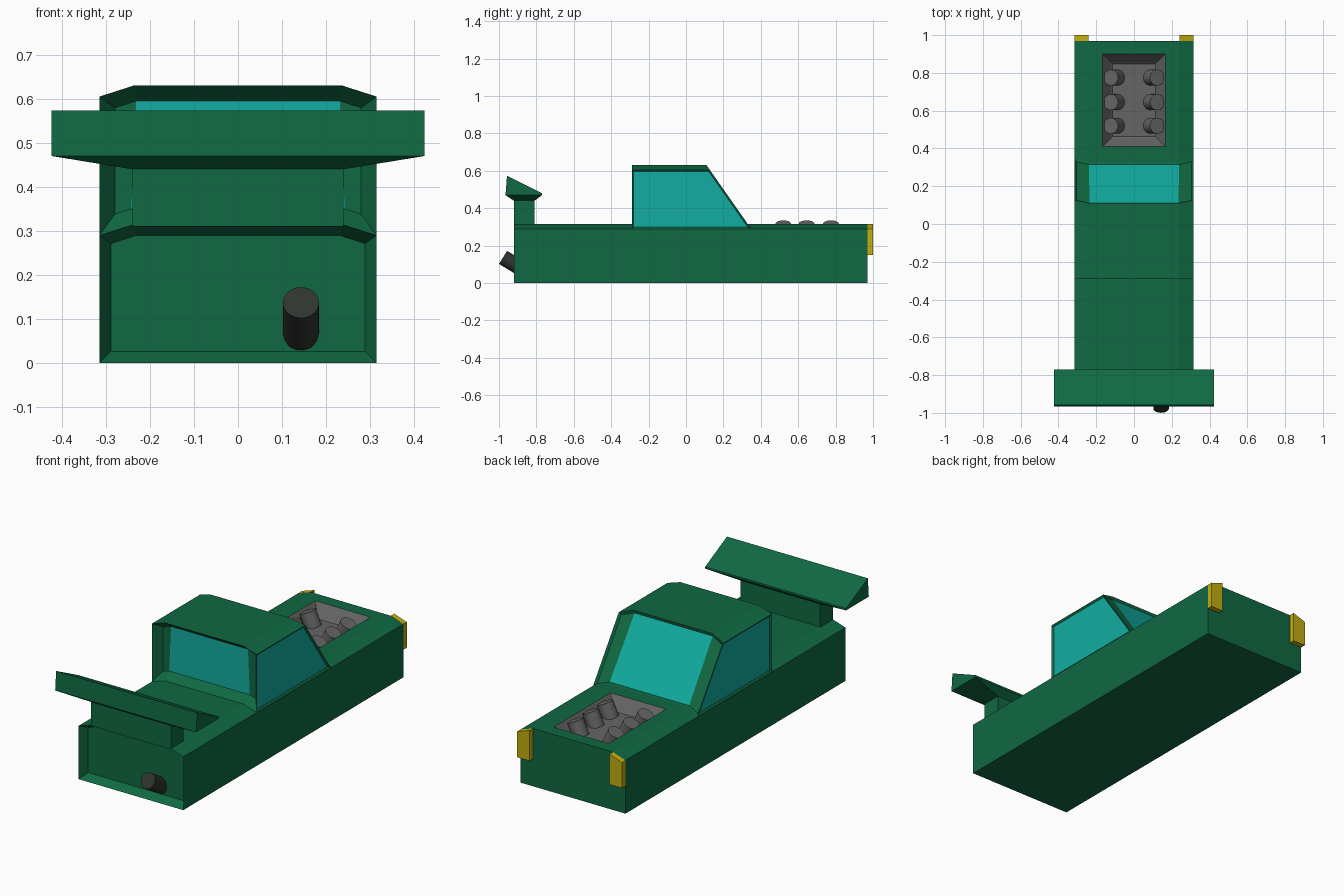
import bpy, bmesh
from mathutils import Vector

if "Cube" in bpy.data.objects:
    bpy.data.objects.remove(bpy.data.objects["Cube"])


def material(name, rgb):
    m = bpy.data.materials.new(name)
    m.diffuse_color = (*rgb, 1)
    m.use_nodes = True
    m.node_tree.nodes["Principled BSDF"].inputs["Base Color"].default_value = m.diffuse_color
    return m


green = material("green_paint", (0.005, 0.14, 0.055))
teal = material("teal_glass", (0.006, 0.42, 0.36))
yellow = material("yellow_light", (0.55, 0.42, 0.005))
grey = material("grey_metal", (0.13, 0.13, 0.13))
dark = material("dark_metal", (0.03, 0.035, 0.03))


def loft(rings):
    """Join equal point rings and cap both ends: faces are sides, then first and last cap."""
    bm = bmesh.new()
    vs = [[bm.verts.new(p) for p in r] for r in rings]
    n = len(rings[0])
    for a, b in zip(vs, vs[1:]):
        for i in range(n):
            j = (i + 1) % n
            bm.faces.new((a[i], a[j], b[j], b[i]))
    bm.faces.new(vs[0])
    bm.faces.new(vs[-1])
    bmesh.ops.recalc_face_normals(bm, faces=bm.faces)
    bm.faces.ensure_lookup_table()
    return bm


def finish(bm, name, *mats):
    me = bpy.data.meshes.new(name)
    bm.to_mesh(me)
    bm.free()
    ob = bpy.data.objects.new(name, me)
    bpy.context.collection.objects.link(ob)
    for m in mats:
        me.materials.append(m)
    return ob


def inset(bm, face, thickness, depth):
    bmesh.ops.inset_individual(bm, faces=[face], thickness=thickness,
                               depth=-depth, use_even_offset=True)


def rect(x0, x1, y0, y1, z):
    return [(x0, y0, z), (x1, y0, z), (x1, y1, z), (x0, y1, z)]


def rod(name, tip, axis, length, radius, mat):
    """Cylinder whose outer cap is centred on tip, running back along -axis."""
    d = Vector(axis).normalized()
    bpy.ops.mesh.primitive_cylinder_add(
        vertices=32, radius=radius, depth=length,
        location=Vector(tip) - d * length / 2,
        rotation=d.to_track_quat('Z', 'Y').to_euler())
    ob = bpy.context.object
    ob.name = name
    ob.data.materials.append(mat)
    bpy.ops.object.shade_smooth_by_angle()


W, C = 0.315, 0.237   # half width, half width inside the chamfer

# Body with chamfered top edges and recessed tail panel
section = [(-W, 0), (W, 0), (W, 0.29), (C, 0.315), (-C, 0.315), (-W, 0.29)]
bm = loft([[(x, y, z) for x, z in section] for y in (-0.92, 0.97)])
inset(bm, bm.faces[6], 0.026, 0.045)
body = finish(bm, "body", green)

# Opening for the engine bay
cutter = finish(loft([rect(-0.166, 0.166, 0.41, 0.90, z) for z in (0.22, 0.4)]),
                "engine_bay_cutter", grey)
cutter.hide_render = True
cutter.display_type = 'WIRE'
cut = body.modifiers.new("engine_bay", 'BOOLEAN')
cut.operation = 'DIFFERENCE'
cut.object = cutter

# Engine tray with sloped walls
bm = bmesh.new()
floor = bm.faces.new([bm.verts.new(p) for p in rect(-0.166, 0.166, 0.41, 0.90, 0.315)])
floor.normal_update()
inset(bm, floor, 0.042, 0.055)
inset(bm, floor, 0.01, 0.01)
finish(bm, "engine_tray", grey)

# Tilted engine cylinders
for side in (-1, 1):
    for i, y in enumerate((0.52, 0.645, 0.775)):
        rod(f"engine_cylinder_{'left' if side < 0 else 'right'}_{i + 1}",
            (side * 0.123, y, 0.317), (side * 0.42, 0, 0.91), 0.085, 0.042, grey)

# Cabin: chamfered section with a raked windscreen
section = [(-W, 0.29), (-C, 0.315), (C, 0.315), (W, 0.29),
           (W, 0.605), (C, 0.63), (-C, 0.63), (-W, 0.605)]
bm = loft([[(x, -0.29, z) for x, z in section],
           [(x, 0.11 + (0.63 - z) * 0.70, z) for x, z in section]])
underside = list(bm.faces)[:3]
sides = [bm.faces[3], bm.faces[7]]
rear, screen = bm.faces[8], bm.faces[9]
bmesh.ops.delete(bm, geom=underside, context='FACES')
for f in sides:
    inset(bm, f, 0.01, 0.008)
    f.material_index = 1
for f, thickness, depth in ((rear, 0.035, 0.045), (screen, 0.011, 0.012)):
    inset(bm, f, thickness, depth)
    # Split off the green side strips so only the middle pane is glass
    vs = sorted(f.verts, key=lambda v: v.co.x)
    parts = {f}
    for a, b in ((vs[2], vs[3]), (vs[4], vs[5])):
        target = next(p for p in parts if a in p.verts and b in p.verts and len(p.verts) > 4)
        parts.add(bmesh.utils.face_split(target, a, b)[0])
    for p in parts:
        if set(p.verts) == set(vs[2:6]):
            p.material_index = 1
finish(bm, "cabin", green, teal)

# Headlights wrapping the nose corners
for side, name in ((-1, "left"), (1, "right")):
    pts = [(0.24, 0.15), (W, 0.15), (W, 0.29), (0.24, 0.315)]
    finish(loft([[(side * x, y, z) for x, z in pts] for y in (0.97, 1.0)]),
           f"headlight_{name}", yellow)

# Spoiler pylon flaring out to the wing
finish(loft([rect(-0.24, 0.24, -0.92, -0.81, 0.31),
             rect(-0.24, 0.24, -0.92, -0.81, 0.44),
             rect(-0.424, 0.424, -0.965, -0.77, 0.47)]), "spoiler_pylon", green)

# Spoiler wing
wing = [(-0.965, 0.47), (-0.77, 0.47), (-0.77, 0.48), (-0.957, 0.573)]
finish(loft([[(x, y, z) for y, z in wing] for x in (-0.424, 0.424)]),
       "spoiler_wing", green)

# Exhaust pipe
rod("exhaust_pipe", (0.143, -0.978, 0.137), (0, -0.853, 0.522), 0.14, 0.041, dark)
